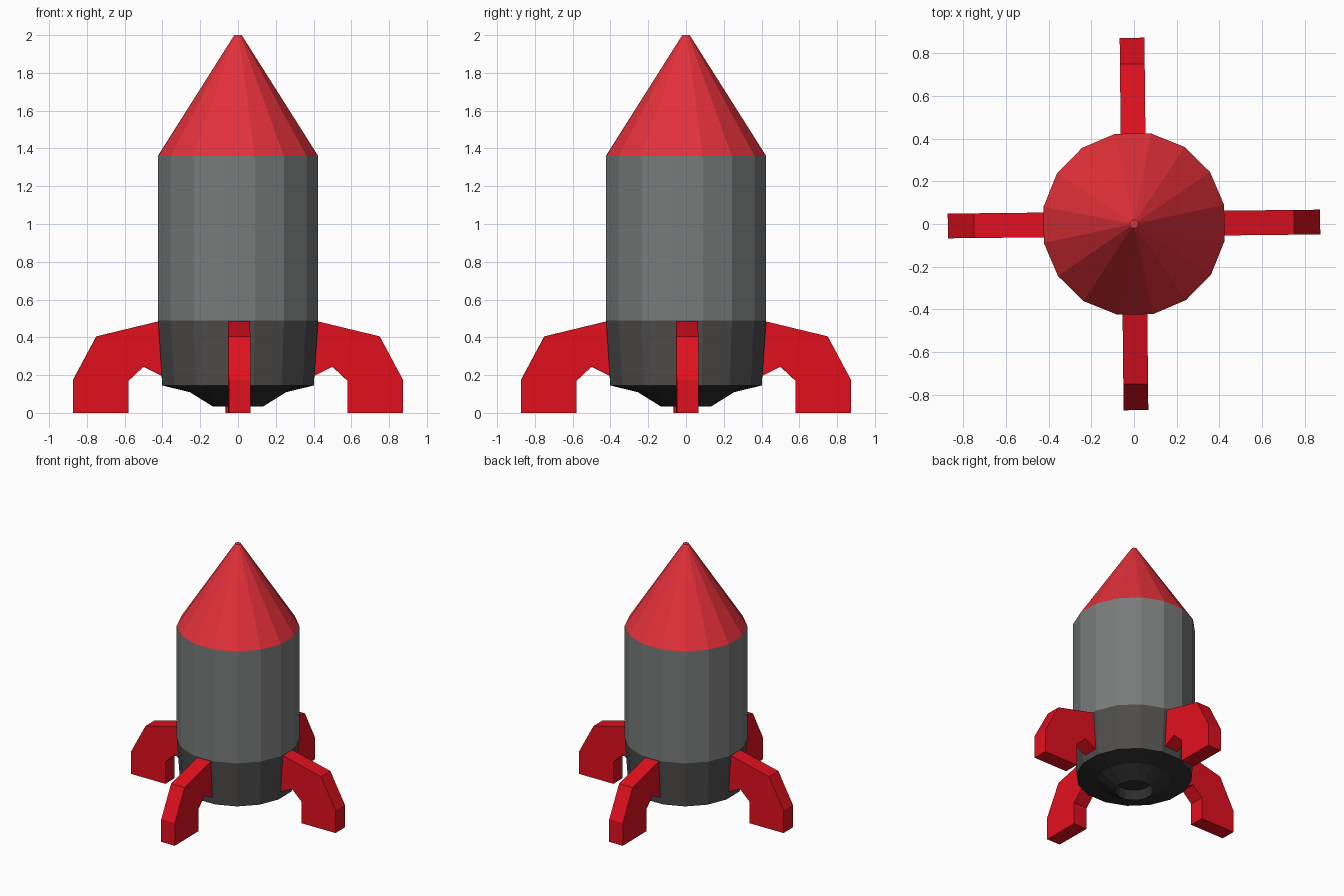
import bpy
import bmesh
from math import cos, sin, pi, radians

if "Cube" in bpy.data.objects:
    bpy.data.objects.remove(bpy.data.objects["Cube"])

SIDES = 16
TWIST = radians(0.6)


def material(name, rgb):
    mat = bpy.data.materials.new(name)
    mat.diffuse_color = (*rgb, 1)
    mat.use_nodes = True
    mat.node_tree.nodes["Principled BSDF"].inputs["Base Color"].default_value = mat.diffuse_color
    return mat


def finish(name, bm, mat):
    mesh = bpy.data.meshes.new(name)
    bm.to_mesh(mesh)
    bm.free()
    mesh.materials.append(mat)
    obj = bpy.data.objects.new(name, mesh)
    bpy.context.collection.objects.link(obj)
    return obj


def lathe(name, profile, mat, cap_start=False, cap_end=False):
    """Turn (radius, z) points into a faceted shell with a flat side to the front."""
    bm = bmesh.new()
    angles = [2 * pi * (i + 0.5) / SIDES + TWIST for i in range(SIDES)]
    rings = [[bm.verts.new((r * cos(a), r * sin(a), z)) for a in angles]
             for r, z in profile]
    for a, b in zip(rings, rings[1:]):
        for i in range(SIDES):
            j = (i + 1) % SIDES
            bm.faces.new((a[i], a[j], b[j], b[i]))
    if cap_start:
        bm.faces.new(rings[0][::-1])
    if cap_end:
        bm.faces.new(rings[-1])
    return finish(name, bm, mat)


def fin(name, angle, mat):
    """Extrude the bent leg outline to an even thickness."""
    outline = [(0.39, 0.492), (0.75, 0.405), (0.873, 0.175), (0.873, 0),
               (0.58, 0), (0.58, 0.17), (0.50, 0.245), (0.39, 0.19)]
    half = 0.058
    bm = bmesh.new()
    face = bm.faces.new([bm.verts.new((x, -half, z)) for x, z in outline])
    out = bmesh.ops.extrude_face_region(bm, geom=[face])
    moved = [v for v in out["geom"] if isinstance(v, bmesh.types.BMVert)]
    bmesh.ops.translate(bm, verts=moved, vec=(0, 2 * half, 0))
    bmesh.ops.recalc_face_normals(bm, faces=bm.faces)
    finish(name, bm, mat).rotation_euler.z = angle


nose_red = material("nose_red", (0.78, 0.03, 0.042))
fin_red = material("fin_red", (0.75, 0.005, 0.013))
hull_grey = material("hull_grey", (0.19, 0.2, 0.195))
skirt_grey = material("skirt_grey", (0.075, 0.072, 0.07))
nozzle_grey = material("nozzle_grey", (0.027, 0.027, 0.027))

# Body, from the tip down
lathe("nose_cone", [(0.432, 1.36), (0.02, 2.0)], nose_red, cap_end=True)
lathe("hull", [(0.432, 0.49), (0.432, 1.36)], hull_grey)
lathe("lower_skirt", [(0.408, 0.145), (0.432, 0.49)], skirt_grey)

# Nozzle with a recessed centre
lathe("nozzle", [(0.125, 0.11), (0.137, 0.035), (0.26, 0.11), (0.408, 0.145)],
      nozzle_grey, cap_start=True)

# Four landing fins
for i, side in enumerate(("right", "back", "left", "front")):
    fin(side + "_fin", i * pi / 2 + TWIST, fin_red)
